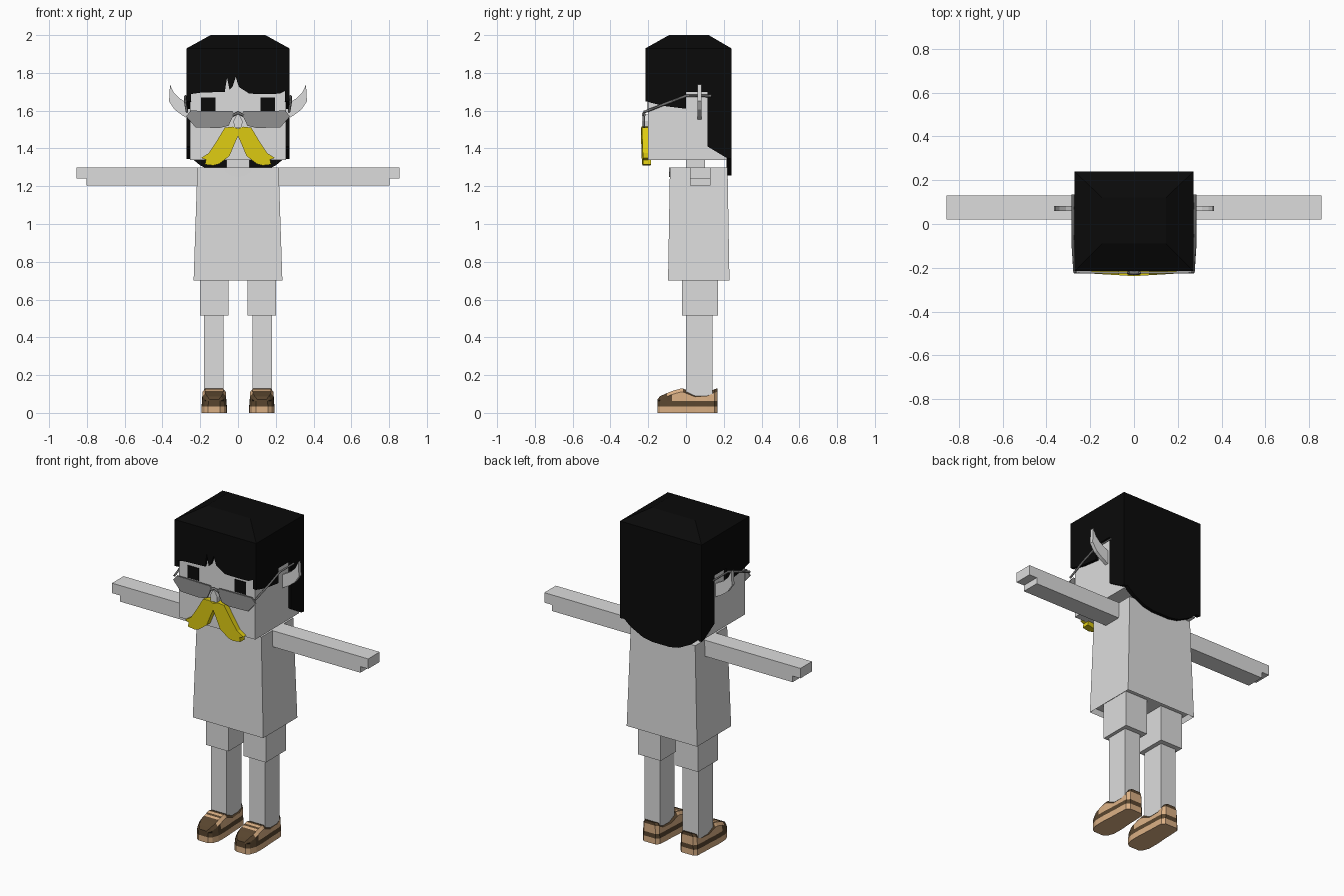
import bpy, bmesh
from mathutils import Vector

cube = bpy.data.objects.get("Cube")
if cube:
    bpy.data.objects.remove(cube, do_unlink=True)


def material(name, r, g, b):
    m = bpy.data.materials.new(name)
    m.use_nodes = True
    m.diffuse_color = (r, g, b, 1)
    m.node_tree.nodes["Principled BSDF"].inputs["Base Color"].default_value = (r, g, b, 1)
    return m


body = material("pale grey", .72, .72, .72)
black = material("black", .003, .003, .003)
lens_grey = material("lens grey", .28, .28, .28)
frame_grey = material("frame grey", .16, .16, .16)
yellow = material("yellow", .73, .6, .006)
tan = material("tan", .7, .43, .23)
brown = material("dark brown", .1, .06, .028)


def finish(name, bm, *mats):
    bmesh.ops.recalc_face_normals(bm, faces=bm.faces)
    mesh = bpy.data.meshes.new(name)
    bm.to_mesh(mesh)
    bm.free()
    for m in mats:
        mesh.materials.append(m)
    ob = bpy.data.objects.new(name, mesh)
    bpy.context.collection.objects.link(ob)
    return ob


def bridge(name, low, high, mat):
    """Closed solid between two matching rings of points."""
    bm = bmesh.new()
    a, b = ([bm.verts.new(p) for p in ring] for ring in (low, high))
    bm.faces.new(a)
    bm.faces.new(b)
    for i in range(len(a)):
        j = (i + 1) % len(a)
        bm.faces.new((a[i], a[j], b[j], b[i]))
    return finish(name, bm, mat)


def prism(name, pts, axis, lo, hi, mat):
    """Outline extruded along x (outline in y, z) or y (outline in x, z)."""
    def place(p, d):
        return (d, p[0], p[1]) if axis == "x" else (p[0], d, p[1])
    return bridge(name, [place(p, lo) for p in pts], [place(p, hi) for p in pts], mat)


def rect(x0, x1, y0, y1, z):
    return [(x0, y0, z), (x1, y0, z), (x1, y1, z), (x0, y1, z)]


def box(name, x0, x1, y0, y1, z0, z1, mat):
    return bridge(name, rect(x0, x1, y0, y1, z0), rect(x0, x1, y0, y1, z1), mat)


def flip(pts, s):
    return [(x * s, z) for x, z in pts]


def bar(name, path, thick, mat):
    """Square rod along a path."""
    curve = bpy.data.curves.new(name, "CURVE")
    curve.dimensions = "3D"
    curve.bevel_depth = thick
    curve.bevel_resolution = 0
    curve.use_fill_caps = True
    sp = curve.splines.new("POLY")
    sp.points.add(len(path) - 1)
    for p, co in zip(sp.points, path):
        p.co = (*co, 1)
    curve.materials.append(mat)
    ob = bpy.data.objects.new(name, curve)
    bpy.context.collection.objects.link(ob)


# Torso: flared tunic with a recessed hem
torso = bridge("torso", rect(-.235, .235, -.095, .23, .7),
               rect(-.215, .215, -.085, .22, 1.3), body)
bm = bmesh.new()
bm.from_mesh(torso.data)
hem = min(bm.faces, key=lambda f: f.calc_center_median().z)
bmesh.ops.inset_region(bm, faces=[hem], thickness=.015)
bmesh.ops.translate(bm, verts=hem.verts, vec=Vector((0, 0, .03)))
bm.to_mesh(torso.data)
bm.free()
prism("neckline", [(-.08, 1.3), (-.07, 1.275), (-.035, 1.253), (0, 1.248),
                   (.035, 1.253), (.07, 1.275), (.08, 1.3)], "y", -.09, -.084, body)
box("neck", -.06, .06, 0, .1, 1.29, 1.36, body)

# Head and eyes
box("head", -.255, .255, -.2, .217, 1.34, 1.9, body)

# Hair: crown, fringe, side and back panels
box("hair_crown", -.272, .272, -.215, .24, 1.78, 1.93, black)
bridge("hair_top", rect(-.272, .272, -.215, .24, 1.93),
       rect(-.145, .145, -.09, .12, 2), black)
prism("hair_fringe", [(-.272, 1.8), (-.272, 1.685), (-.2, 1.695), (-.07, 1.7),
                      (-.058, 1.775), (-.045, 1.71), (-.03, 1.725), (-.012, 1.778),
                      (.005, 1.725), (.06, 1.69), (.15, 1.688), (.22, 1.69),
                      (.25, 1.705), (.272, 1.685), (.272, 1.8)], "y", -.215, -.199, black)
back = [(.272, 1.8), (.272, 1.37), (.2, 1.31), (.12, 1.27), (.06, 1.258)]
prism("hair_back", back + flip(back, -1)[::-1], "y", .215, .24, black)
side_hair = [(-.215, 1.8), (-.215, 1.65), (-.12, 1.625), (0, 1.61), (0, 1.7),
             (.115, 1.7), (.115, 1.41), (.215, 1.35), (.24, 1.345), (.24, 1.8)]

# Glasses lens, moustache lobe and pointed ear outlines
lens = [(.02, 1.585), (.03, 1.597), (.25, 1.6), (.275, 1.57), (.225, 1.512),
        (.1, 1.508), (.05, 1.52)]
lobe = [(0, 1.505), (.03, 1.515), (.07, 1.51), (.115, 1.435), (.155, 1.375),
        (.195, 1.35), (.17, 1.34), (.175, 1.315), (.13, 1.31), (.1, 1.318),
        (.045, 1.36), (.02, 1.42), (0, 1.465)]
ear = [(.25, 1.55), (.295, 1.575), (.335, 1.605), (.365, 1.65), (.36, 1.738),
       (.34, 1.695), (.31, 1.665), (.25, 1.63)]

# Sections along the shoe: depth, half width, top height
sections = [(-.152, .032, .07), (-.138, .052, .088), (-.1, .066, .105), (-.075, .067, .115),
            (-.06, .067, .12), (-.045, .067, .124), (-.03, .067, .128), (-.015, .066, .128),
            (.05, .062, .102), (.11, .06, .105), (.15, .057, .125), (.167, .04, .13)]


def shoe(name, cx):
    bm = bmesh.new()
    rings = []
    for y, w, top in sections:
        half = [(w, 0), (w, .035), (w * .96, .062), (w * .93, top - .018), (w * .72, top)]
        ring = [(cx - a, z) for a, z in half] + [(cx + a, z) for a, z in half[::-1]]
        rings.append([bm.verts.new((x, y, z)) for x, z in ring])
    for i in range(len(rings) - 1):
        y = (sections[i][0] + sections[i + 1][0]) / 2
        for k in range(10):
            j = (k + 1) % 10
            f = bm.faces.new((rings[i][k], rings[i][j], rings[i + 1][j], rings[i + 1][k]))
            row = min(k, 8 - k)
            dark = row == 1                              # welt
            dark |= row == 2 and y < -.08                # toe cap
            dark |= row == 3 and (y < -.1 or y > -.015)  # collar
            dark |= row == 4 and (y > -.02 or y < -.1 or i % 2 == 0)  # laces
            f.material_index = int(dark)
    for end in (rings[0], rings[-1]):
        for k in range(4):
            f = bm.faces.new((end[k], end[k + 1], end[8 - k], end[9 - k]))
            f.material_index = int(k in (1, 3) or (k == 2 and end is rings[0]))
    finish(name, bm, tan, brown)


# Everything that comes in pairs
for side, s in (("left", 1), ("right", -1)):
    def pair_box(name, a, b, *rest):
        box(f"{side}_{name}", min(a * s, b * s), max(a * s, b * s), *rest)

    pair_box("arm", .2, .803, .02, .13, 1.203, 1.3, body)
    pair_box("hand", .803, .855, .02, .13, 1.24, 1.3, body)
    pair_box("shorts_leg", .05, .2, -.02, .17, .515, .735, body)
    pair_box("lower_leg", .076, .18, 0, .14, .09, .515, body)
    shoe(f"{side}_shoe", .126 * s)

    pair_box("eye", .12, .195, -.204, -.199, 1.595, 1.67, black)
    prism(f"{side}_side_hair", side_hair, "x", .25 * s, .272 * s, black)
    prism(f"{side}_ear", flip(ear, s), "y", .06, .083, body)

    prism(f"{side}_lens", flip(lens, s), "y", -.226, -.217, lens_grey)
    bar(f"{side}_glasses_arm", [(.27 * s, -.222, 1.592), (.278 * s, -.1, 1.64),
                                (.278 * s, 0, 1.678), (.278 * s, .135, 1.678)],
        .007, frame_grey)
    moustache = prism(f"{side}_moustache", flip(lobe, s), "y", -.238, -.195, yellow)
    # Sweep the tips slightly back
    for v in moustache.data.vertices:
        v.co.y += abs(v.co.x) * .06

# Glasses bridge and nose piece
bar("glasses_bridge", [(-.03, -.222, 1.575), (0, -.224, 1.588), (.03, -.222, 1.575)],
    .008, frame_grey)
prism("nose", [(-.02, 1.512), (.02, 1.512), (.024, 1.545), (.006, 1.58),
               (-.006, 1.58), (-.024, 1.545)], "y", -.232, -.2, body)
